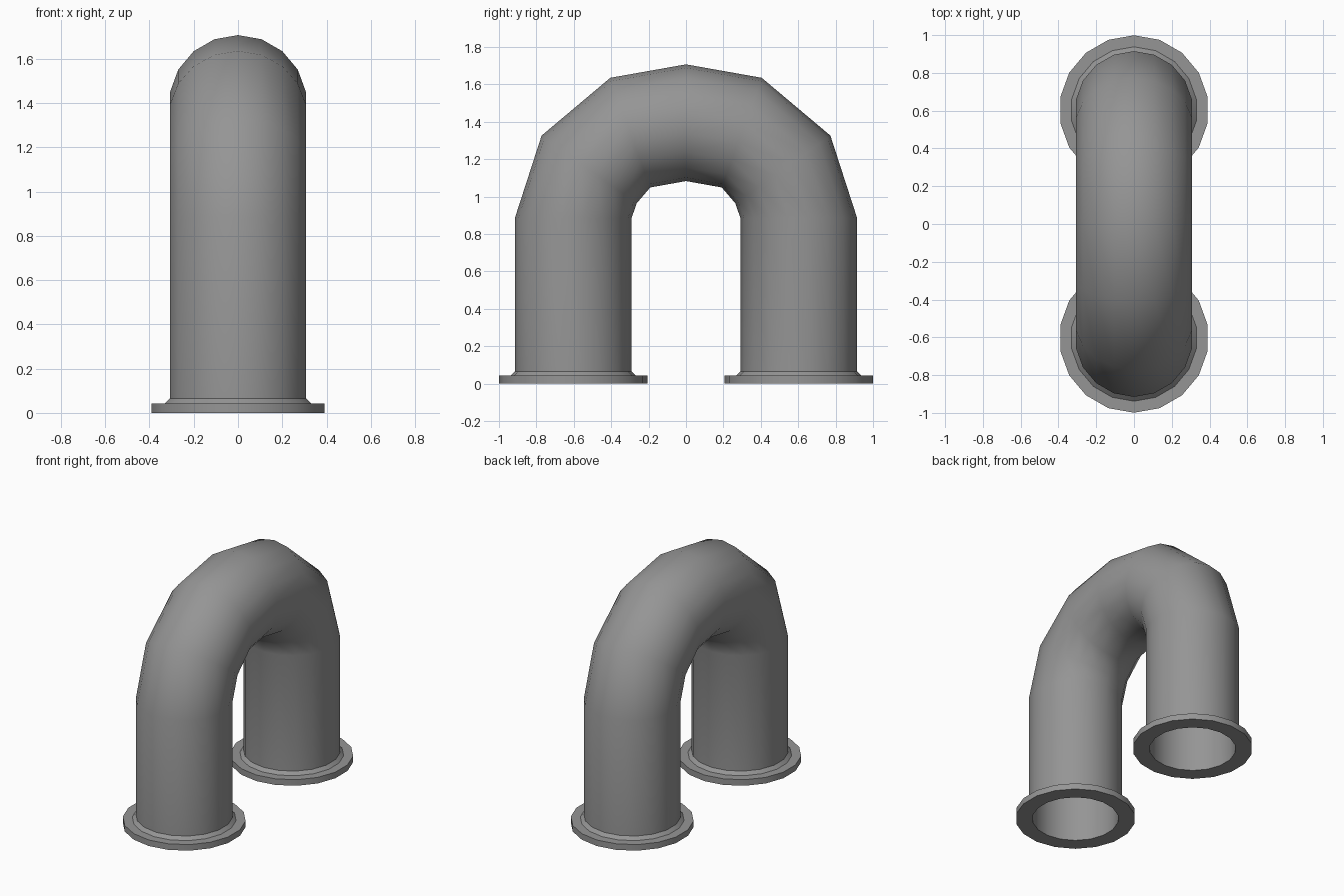
import bpy, bmesh, math
from mathutils import Vector

cube = bpy.data.objects.get("Cube")
if cube:
    bpy.data.objects.remove(cube, do_unlink=True)

SIDES = 18
LEG_Y = 0.603
R_OUT, R_IN = 0.312, 0.285

metal = bpy.data.materials.new("grey_metal")
metal.use_nodes = True
GREY = (0.3, 0.3, 0.3, 1)
metal.diffuse_color = GREY
metal.node_tree.nodes["Principled BSDF"].inputs["Base Color"].default_value = GREY


def ring(bm, centre, tilt, radius):
    """Circle of vertices whose first vertex points along the tilted y axis."""
    u = Vector((0, math.cos(tilt), math.sin(tilt)))
    v = Vector((1, 0, 0))
    turns = [math.tau * i / SIDES for i in range(SIDES)]
    return [bm.verts.new(centre + radius * (u * math.cos(a) + v * math.sin(a))) for a in turns]


def skin(bm, rings):
    for a, b in zip(rings, rings[1:]):
        for i in range(SIDES):
            j = (i + 1) % SIDES
            bm.faces.new((a[i], a[j], b[j], b[i]))


def finish(bm, name):
    bmesh.ops.recalc_face_normals(bm, faces=bm.faces)
    mesh = bpy.data.meshes.new(name)
    bm.to_mesh(mesh)
    bm.free()
    mesh.materials.append(metal)
    obj = bpy.data.objects.new(name, mesh)
    bpy.context.collection.objects.link(obj)
    bpy.ops.object.select_all(action='DESELECT')
    obj.select_set(True)
    bpy.context.view_layer.objects.active = obj
    bpy.ops.object.shade_smooth_by_angle(angle=math.radians(40))


# Bent pipe: half path as (y, z, tilt in degrees), mirrored over the crown
half = [(LEG_Y, 0, 0), (LEG_Y, 0.885, 0), (0.518, 1.145, 35.5), (0.298, 1.342, 70)]
path = half + [(0, 1.395, 90)] + [(-y, z, 180 - t) for y, z, t in reversed(half)]
bm = bmesh.new()
walls = []
for radius in (R_OUT, R_IN):
    rings = [ring(bm, Vector((0, y, z)), math.radians(t), radius) for y, z, t in path]
    skin(bm, rings)
    walls.append(rings)
for end in (0, -1):
    skin(bm, [walls[0][end], walls[1][end]])
finish(bm, "bent_pipe")

# Flanges: stepped collar with a small weld bevel against the pipe
collar = [(R_IN, 0), (0.396, 0), (0.396, 0.043), (0.335, 0.043), (R_OUT, 0.065), (R_IN, 0.065)]
for name, y in (("front_flange", -LEG_Y), ("back_flange", LEG_Y)):
    bm = bmesh.new()
    tilt = 0 if y > 0 else math.pi
    rings = [ring(bm, Vector((0, y, z)), tilt, r) for r, z in collar]
    skin(bm, rings + rings[:1])
    finish(bm, name)
